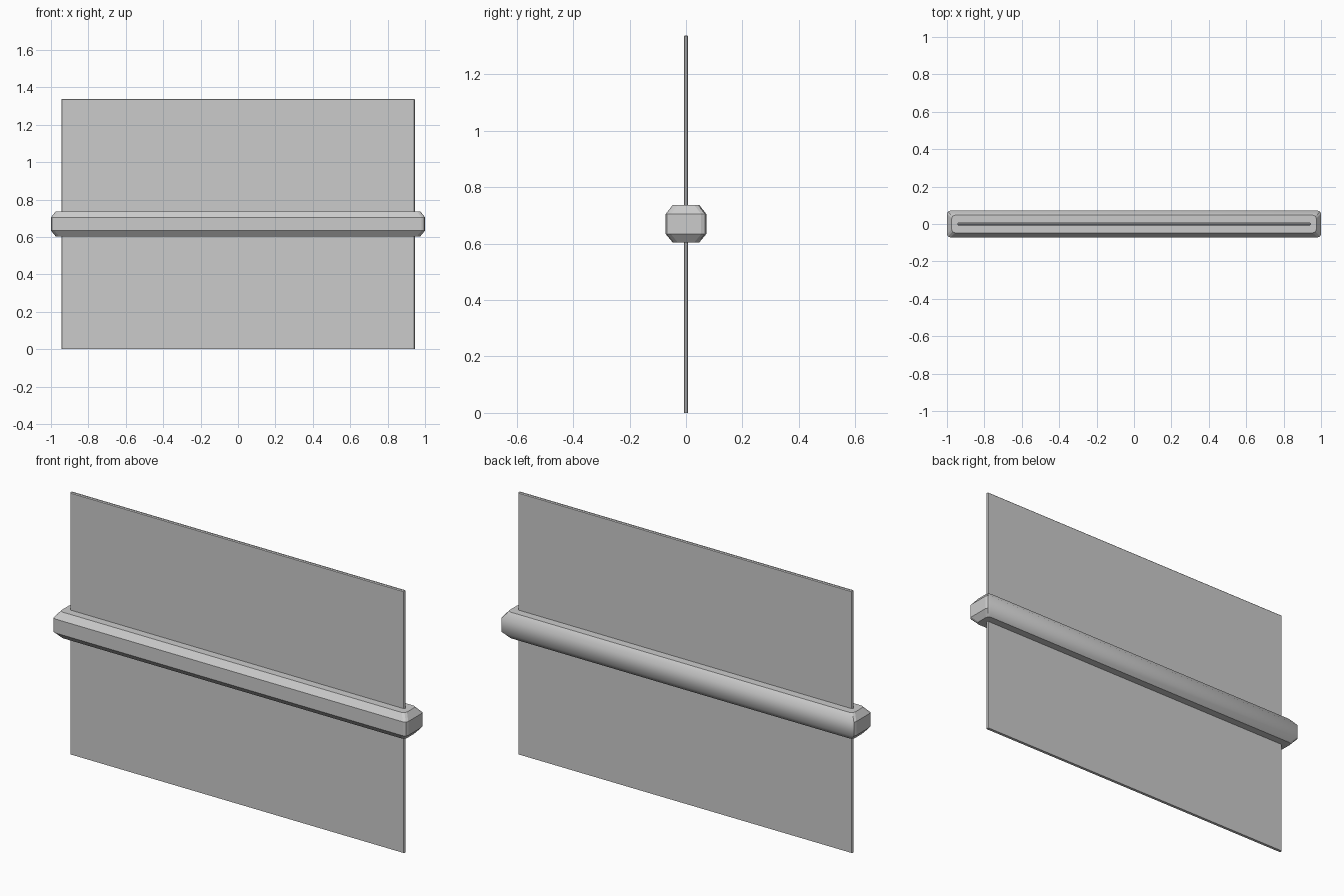
import bpy, bmesh, math

if "Cube" in bpy.data.objects:
    bpy.data.objects.remove(bpy.data.objects["Cube"])


def new_object(name, bm):
    bmesh.ops.recalc_face_normals(bm, faces=bm.faces)
    bm.normal_update()
    mesh = bpy.data.meshes.new(name)
    bm.to_mesh(mesh)
    bm.free()
    obj = bpy.data.objects.new(name, mesh)
    bpy.context.collection.objects.link(obj)
    return obj


def rounded_rect(hx, hy, r, steps=2):
    pts = []
    for q, (sx, sy) in enumerate([(1, 1), (-1, 1), (-1, -1), (1, -1)]):
        for i in range(steps + 1):
            a = math.pi / 2 * (q + i / steps)
            pts.append((sx * (hx - r) + r * math.cos(a),
                        sy * (hy - r) + r * math.sin(a)))
    return pts


# Thin panel with softened side and top edges
bm = bmesh.new()
bmesh.ops.create_cube(bm, size=1)
for v in bm.verts:
    v.co.x *= 1.89
    v.co.y *= 0.015
    v.co.z = (v.co.z + 0.5) * 1.338
edges = [e for e in bm.edges if max(v.co.z for v in e.verts) > 0.1]
bmesh.ops.bevel(bm, geom=edges, offset=0.004, segments=1, affect='EDGES')
new_object("panel", bm)

# Horizontal rail: stacked rounded rectangles with chamfered top and bottom
bm = bmesh.new()
levels = [(0.604, 0.975, 0.047), (0.634, 1.0, 0.072),
          (0.705, 1.0, 0.072), (0.737, 0.975, 0.047)]
rings = [[bm.verts.new((x, y, z)) for x, y in rounded_rect(hx, hy, 0.018)]
         for z, hx, hy in levels]
for low, high in zip(rings, rings[1:]):
    for i in range(len(low)):
        j = (i + 1) % len(low)
        bm.faces.new((low[i], low[j], high[j], high[i]))
bm.faces.new(rings[0][::-1])
bm.faces.new(rings[-1])
rail = new_object("rail", bm)

# The back of the rail shades smoothly, everything else stays faceted
for face in rail.data.polygons:
    face.use_smooth = face.normal.y > 0.6
